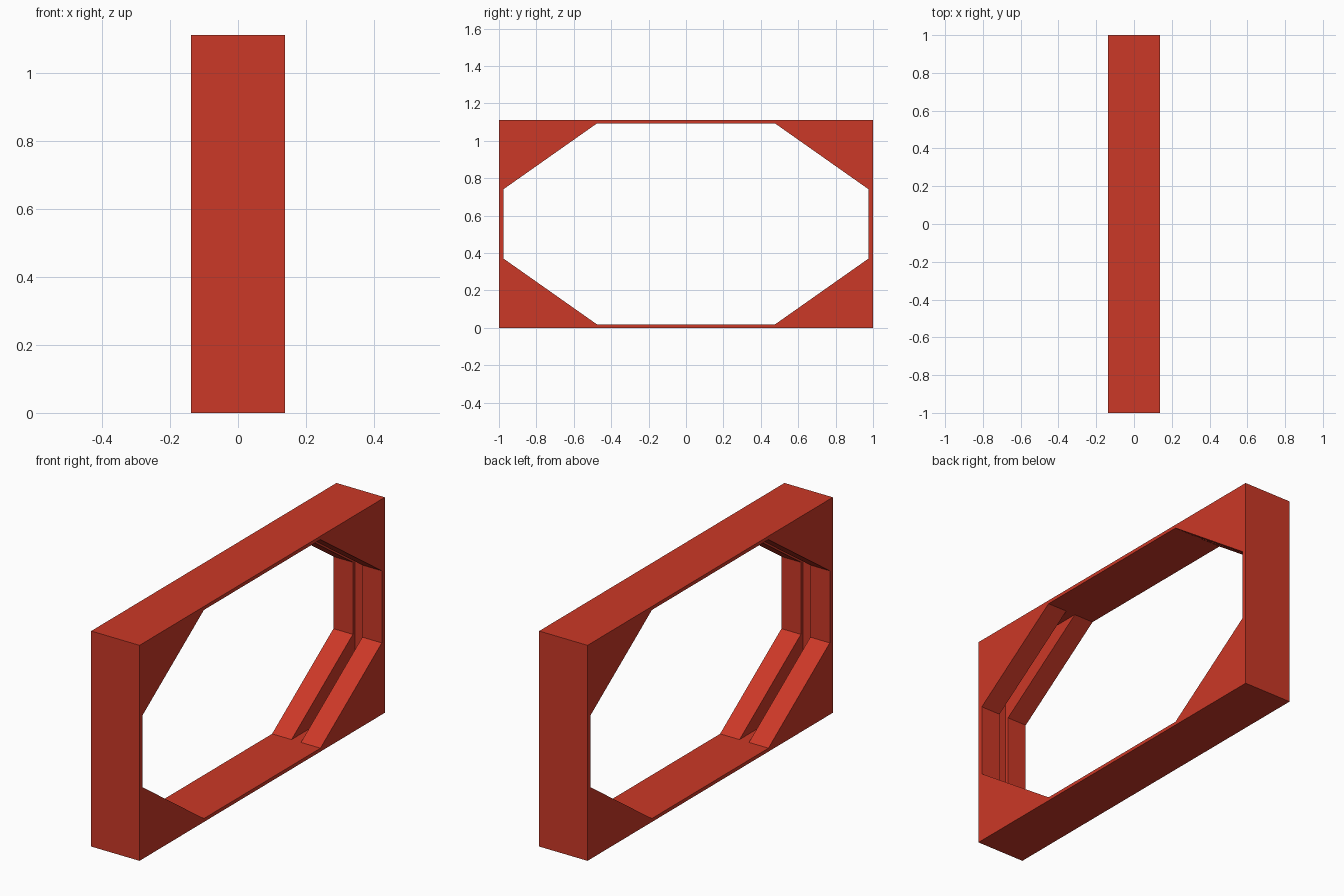
import bpy, bmesh

if "Cube" in bpy.data.objects:
    bpy.data.objects.remove(bpy.data.objects["Cube"])

HALF_X, HEIGHT = 0.138, 1.112
Z_LOW, Z_HIGH = 0.018, 1.094   # inner faces of the bottom and top rails


def prism(name, profile, half_x):
    """Extrude a (y, z) outline along x."""
    bm = bmesh.new()
    face = bm.faces.new([bm.verts.new((-half_x, y, z)) for y, z in profile])
    ext = bmesh.ops.extrude_face_region(bm, geom=[face])
    verts = [v for v in ext["geom"] if isinstance(v, bmesh.types.BMVert)]
    bmesh.ops.translate(bm, verts=verts, vec=(2 * half_x, 0, 0))
    bmesh.ops.recalc_face_normals(bm, faces=bm.faces)
    mesh = bpy.data.meshes.new(name)
    bm.to_mesh(mesh)
    bm.free()
    obj = bpy.data.objects.new(name, mesh)
    bpy.context.collection.objects.link(obj)
    return obj


def rect(half_y, z0, z1):
    return [(-half_y, z0), (half_y, z0), (half_y, z1), (-half_y, z1)]


def cut(target, cutter):
    mod = target.modifiers.new(cutter.name, 'BOOLEAN')
    mod.operation, mod.solver, mod.object = 'DIFFERENCE', 'EXACT', cutter
    bpy.context.view_layer.objects.active = target
    bpy.ops.object.modifier_apply(modifier=mod.name)
    bpy.data.objects.remove(cutter, do_unlink=True)


# Outer block
frame = prism("frame", rect(1.0, 0, HEIGHT), HALF_X)

# Eight-sided opening right through the block
opening = [(-0.475, Z_LOW), (0.475, Z_LOW), (0.975, 0.37), (0.975, 0.742),
           (0.475, Z_HIGH), (-0.475, Z_HIGH), (-0.975, 0.742), (-0.975, 0.37)]
cut(frame, prism("opening", opening, HALF_X + 0.1))

# Central slot splitting the corner gussets and side posts in two
cut(frame, prism("slot", rect(0.994, Z_LOW, Z_HIGH), 0.027))

# Red paint
red = bpy.data.materials.new("red_paint")
red.diffuse_color = (0.6, 0.04, 0.02, 1)
red.use_nodes = True
red.node_tree.nodes["Principled BSDF"].inputs["Base Color"].default_value = red.diffuse_color
frame.data.materials.clear()
frame.data.materials.append(red)
